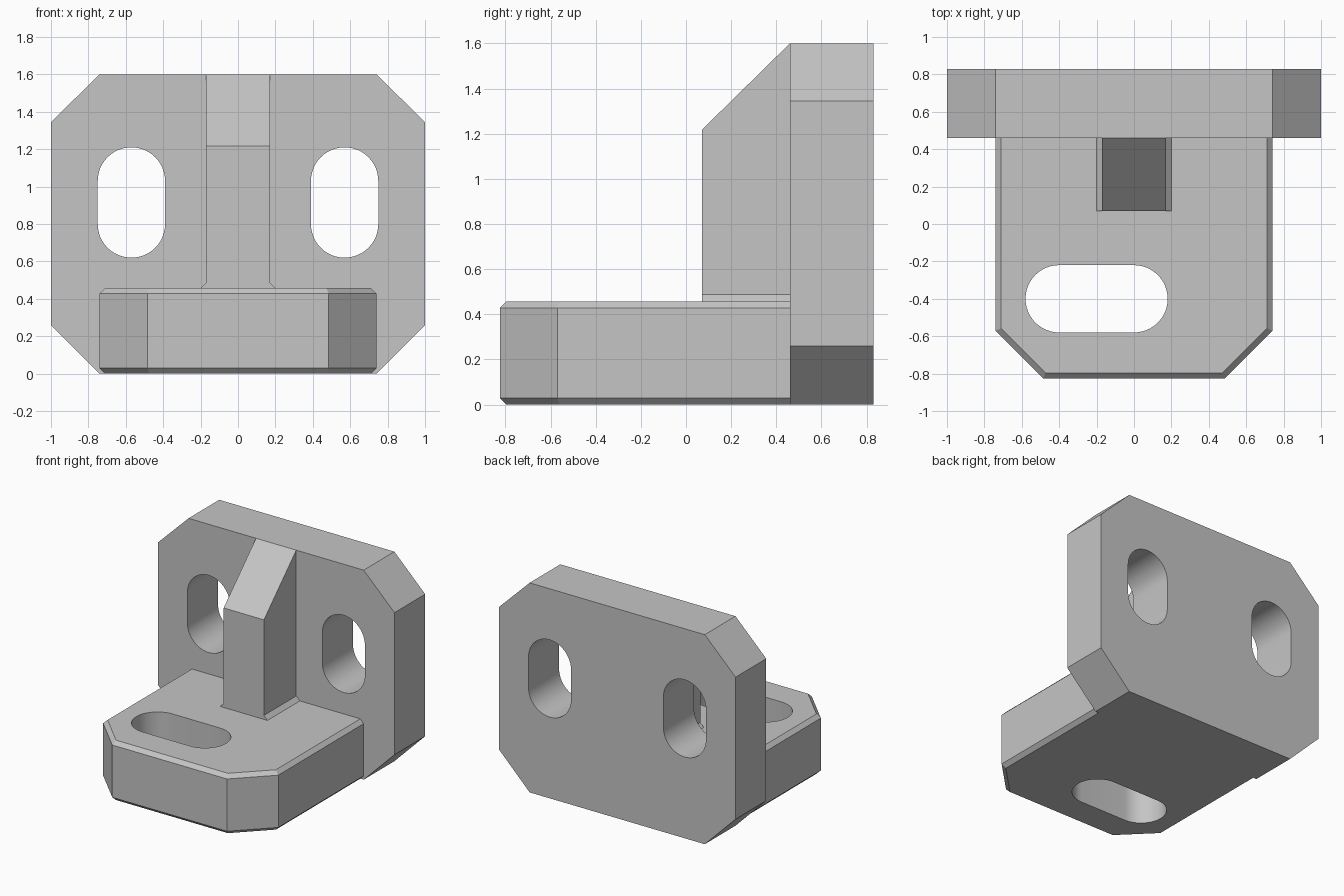
import bpy
import bmesh
import math
from mathutils import Vector

cube = bpy.data.objects.get("Cube")
if cube:
    bpy.data.objects.remove(cube, do_unlink=True)

GREY = 0.56
grey = bpy.data.materials.new("plain grey")
grey.use_nodes = True
grey.diffuse_color = (GREY, GREY, GREY, 1)
grey.node_tree.nodes["Principled BSDF"].inputs["Base Color"].default_value = (GREY, GREY, GREY, 1)

BACK, JOIN, FRONT = 0.83, 0.46, -0.825   # depth of the wall and base
BASE_TOP, TOP = 0.457, 1.6


def mirrored(half):
    """Close a right-hand profile with its mirror image."""
    return half + [(-x, v) for x, v in reversed(half)]


def slot(a, b, radius, steps=24):
    """Rounded slot outline between two centres."""
    a, b = Vector(a), Vector(b)
    d = b - a
    heading = math.atan2(d.y, d.x)
    points = []
    for centre, start in ((b, heading - math.pi / 2), (a, heading + math.pi / 2)):
        for i in range(steps + 1):
            t = start + math.pi * i / steps
            points.append((centre.x + radius * math.cos(t), centre.y + radius * math.sin(t)))
    return points


def prism(name, outline, plane, low, high):
    """Extrude an outline along y (plane 'xz') or z (plane 'xy')."""
    def place(p, t):
        return (p[0], t, p[1]) if plane == "xz" else (p[0], p[1], t)
    bm = bmesh.new()
    face = bm.faces.new([bm.verts.new(place(p, low)) for p in outline])
    new = bmesh.ops.extrude_face_region(bm, geom=[face])["geom"]
    shift = Vector(place((0, 0), high - low))
    bmesh.ops.translate(bm, vec=shift, verts=[g for g in new if isinstance(g, bmesh.types.BMVert)])
    bmesh.ops.recalc_face_normals(bm, faces=bm.faces[:])
    mesh = bpy.data.meshes.new(name)
    bm.to_mesh(mesh)
    bm.free()
    mesh.materials.append(grey)
    obj = bpy.data.objects.new(name, mesh)
    bpy.context.collection.objects.link(obj)
    return obj


def edit(obj, action):
    bm = bmesh.new()
    bm.from_mesh(obj.data)
    action(bm)
    bmesh.ops.recalc_face_normals(bm, faces=bm.faces[:])
    bm.to_mesh(obj.data)
    bm.free()


def activate(obj):
    bpy.ops.object.select_all(action="DESELECT")
    obj.select_set(True)
    bpy.context.view_layer.objects.active = obj


def cut(obj, cutter):
    """Subtract a cutter and discard it."""
    cutter.hide_render = True
    mod = obj.modifiers.new("slot", "BOOLEAN")
    mod.operation = "DIFFERENCE"
    mod.solver = "EXACT"
    mod.object = cutter
    activate(obj)
    bpy.ops.object.modifier_apply(modifier=mod.name)
    bpy.data.objects.remove(cutter, do_unlink=True)


# Upright wall with clipped corners and two vertical slots
wall = prism("back_plate", mirrored([(0.74, 0), (1, 0.26), (1, 1.345), (0.74, TOP)]), "xz", JOIN, BACK)
for side in (-1, 1):
    x = side * 0.57
    cut(wall, prism("slot_cutter", slot((x, 0.8), (x, 1.03), 0.18), "xz", 0.3, 1))

# Base with clipped front corners, chamfered rims and one offset slot
base = prism("base_plate", mirrored([(0.485, FRONT), (0.74, -0.57), (0.74, JOIN)]), "xy", 0, BASE_TOP)


def chamfer_rims(bm):
    rims = [e for e in bm.edges
            if abs(e.verts[0].co.z - e.verts[1].co.z) < 0.001
            and min(v.co.y for v in e.verts) < JOIN - 0.01]
    bmesh.ops.bevel(bm, geom=rims, offset=0.029, offset_type="OFFSET", segments=1,
                    affect="EDGES", clamp_overlap=True)


edit(base, chamfer_rims)
cut(base, prism("slot_cutter", slot((-0.4, -0.4), (0, -0.4), 0.18), "xy", -0.2, 0.7))

# Centre rib with flared foot and sloping top
rib = prism("support_rib", mirrored([(0.2, BASE_TOP), (0.17, 0.487), (0.17, TOP)]), "xz", 0.07, JOIN)


def slope_top(bm):
    for v in bm.verts:
        if v.co.z > 1.5 and v.co.y < 0.1:
            v.co.z = 1.217


edit(rib, slope_top)

# Smooth slot walls, crisp corners
for obj in (wall, base, rib):
    activate(obj)
    bpy.ops.object.shade_smooth_by_angle(angle=math.radians(30))
